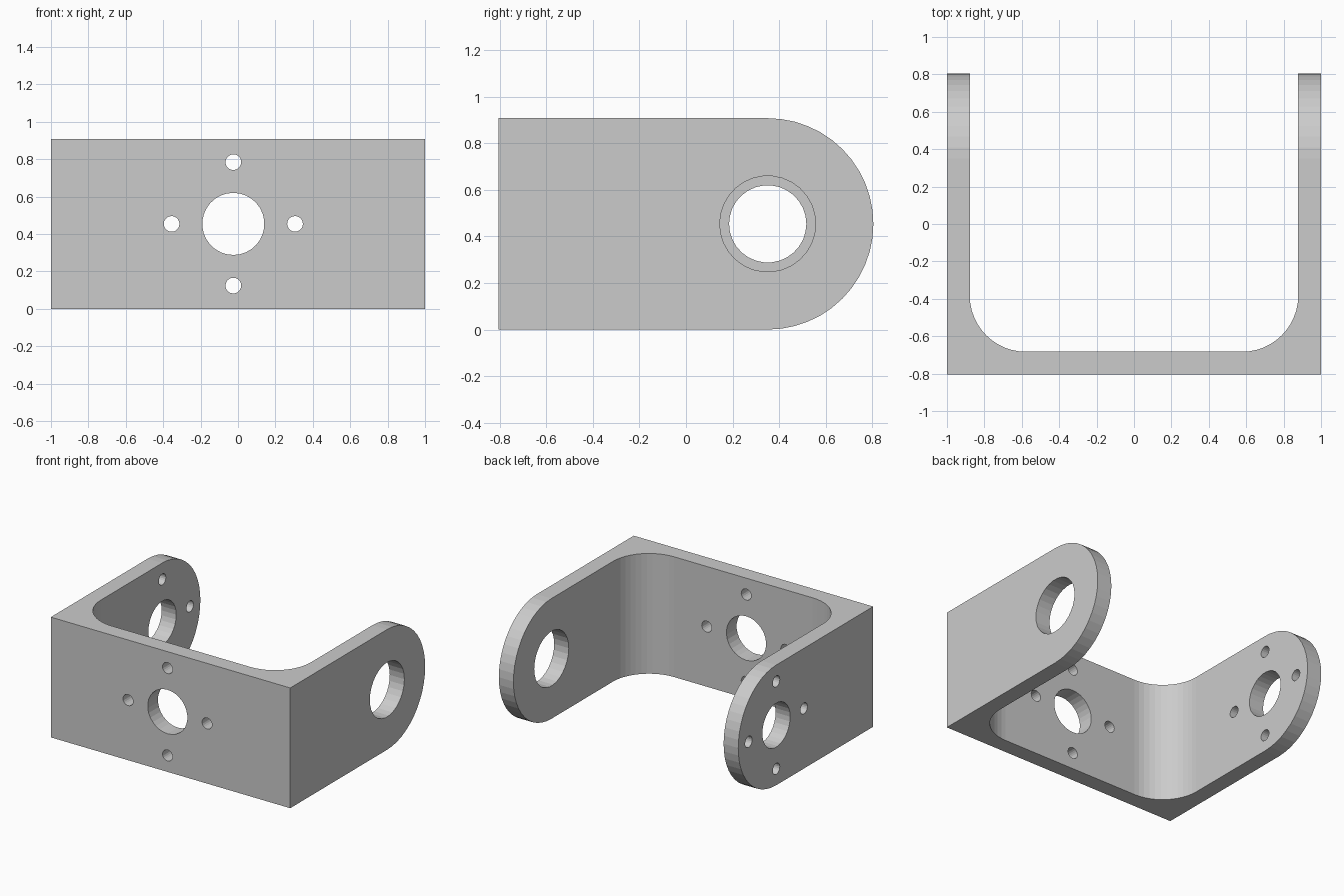
import bpy, bmesh
from math import sin, cos, pi
from mathutils import Matrix, Vector

if "Cube" in bpy.data.objects:
    bpy.data.objects.remove(bpy.data.objects["Cube"])

H, Y, T = 0.908, 0.805, 0.122      # height, half depth, wall thickness
R = H / 2                          # rounded arm tip radius
TIP_Y = Y - R                      # arm hole centre
FILLET = 0.3


def arc(cx, cy, r, a0, a1, n):
    return [(cx + r * cos(a0 + (a1 - a0) * i / n),
             cy + r * sin(a0 + (a1 - a0) * i / n)) for i in range(n + 1)]


def add_prism(bm, points, depth):
    """Closed prism from 3D outline points swept along depth."""
    face = bm.faces.new([bm.verts.new(p) for p in points])
    ext = bmesh.ops.extrude_face_region(bm, geom=[face])["geom"]
    bmesh.ops.translate(bm, vec=depth,
                        verts=[v for v in ext if isinstance(v, bmesh.types.BMVert)])


def finish(bm, name):
    bmesh.ops.recalc_face_normals(bm, faces=bm.faces)
    me = bpy.data.meshes.new(name)
    bm.to_mesh(me)
    bm.free()
    ob = bpy.data.objects.new(name, me)
    bpy.context.collection.objects.link(ob)
    return ob


def add_hole(bm, centre, r, axis, n=30):
    rot = Matrix.Rotation(pi / 2, 4, 'X' if axis == 'Y' else 'Y')
    bmesh.ops.create_cone(bm, cap_ends=True, segments=n, radius1=r, radius2=r,
                          depth=0.4, matrix=Matrix.Translation(centre) @ rot)


def hole_pattern(bm, centre, axis):
    """Large hole with four screw holes around it."""
    c = Vector(centre)
    add_hole(bm, c, 0.166, axis)
    side = Vector((1, 0, 0)) if axis == 'Y' else Vector((0, 1, 0))
    up = Vector((0, 0, 1))
    for d in (side, -side, up, -up):
        add_hole(bm, c + d * 0.33, 0.042, axis, 20)


# U-shaped bracket with filleted inner corners
xi, yi = 1 - T, -Y + T
inner = (arc(-xi + FILLET, yi + FILLET, FILLET, pi, 1.5 * pi, 12)
         + arc(xi - FILLET, yi + FILLET, FILLET, 1.5 * pi, 2 * pi, 12))
outline = [(-1, Y), (-1, -Y), (1, -Y), (1, Y), (xi, Y)] + inner[::-1] + [(-xi, Y)]
bm = bmesh.new()
add_prism(bm, [(x, y, 0) for x, y in outline], (0, 0, H))
bracket = finish(bm, "bracket")

# Side silhouette that rounds the arm tips
bm = bmesh.new()
side = [(-Y - 0.2, H + 0.2), (-Y - 0.2, -0.2), (TIP_Y - 0.1, -0.2), (TIP_Y - 0.1, 0)]
side = [(-Y - 0.2, H), (-Y - 0.2, 0)] + arc(TIP_Y, R, R, -pi / 2, pi / 2, 24)
add_prism(bm, [(-1.2, y, z) for y, z in side], (2.4, 0, 0))
tip_cutter = finish(bm, "tip_cutter")

# Holes: plate pattern, left arm pattern, right arm bearing hole
bm = bmesh.new()
hole_pattern(bm, (-0.025, -Y, R), 'Y')
hole_pattern(bm, (-1, TIP_Y, R), 'X')
add_hole(bm, (1, TIP_Y, R), 0.206, 'X')
hole_cutter = finish(bm, "hole_cutter")

# Apply the cuts, then drop the cutters
for cutter, op in ((tip_cutter, 'INTERSECT'), (hole_cutter, 'DIFFERENCE')):
    cutter.hide_render = True
    mod = bracket.modifiers.new(cutter.name, 'BOOLEAN')
    mod.operation, mod.object, mod.solver = op, cutter, 'EXACT'
bpy.context.view_layer.objects.active = bracket
bracket.select_set(True)
for name in [m.name for m in bracket.modifiers]:
    bpy.ops.object.modifier_apply(modifier=name)
for cutter in (tip_cutter, hole_cutter):
    bpy.data.objects.remove(cutter)
